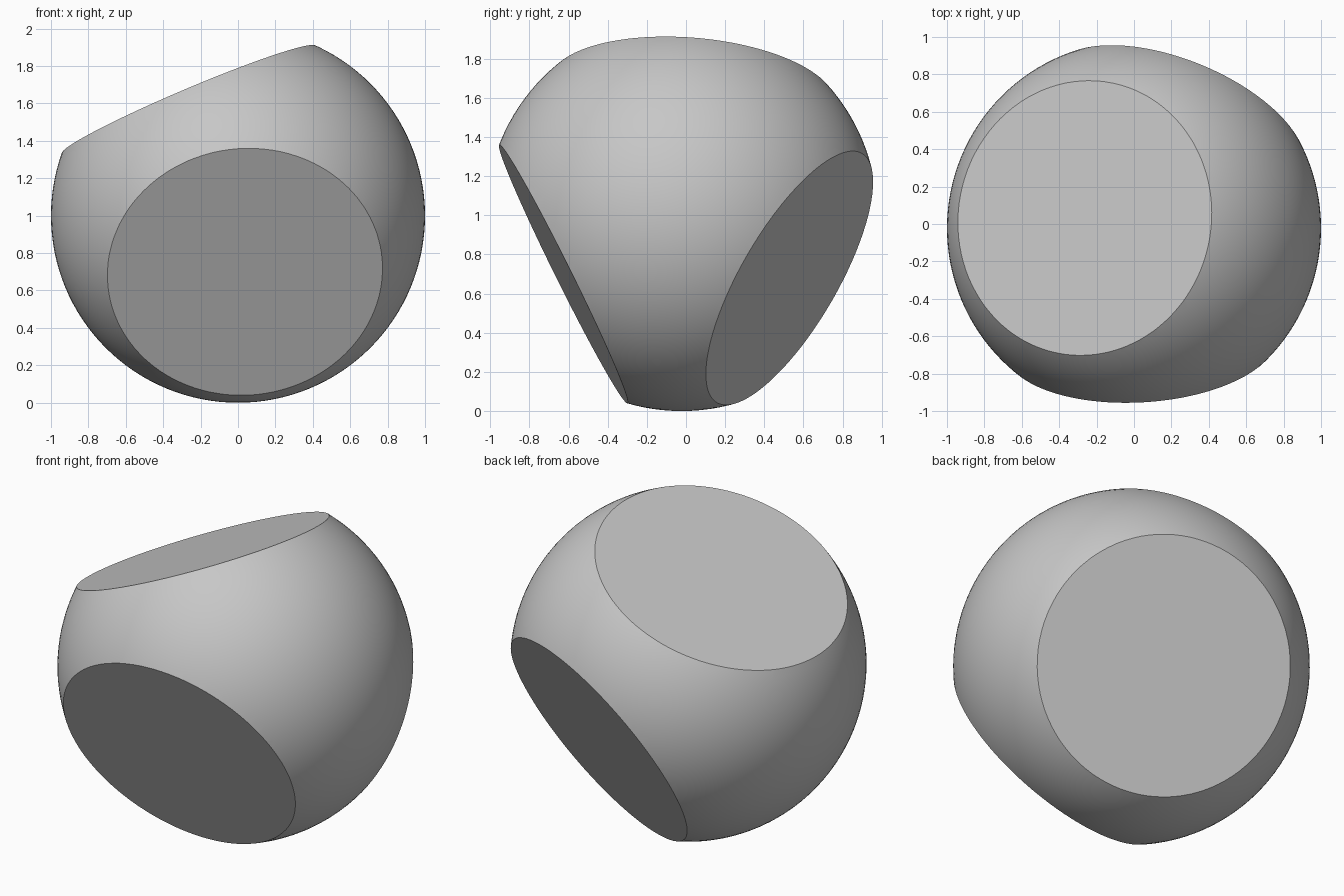
import bpy, bmesh, math
from mathutils import Vector

default_cube = bpy.data.objects.get("Cube")
if default_cube:
    bpy.data.objects.remove(default_cube, do_unlink=True)

# One plain grey for the whole body
grey = bpy.data.materials.new("light_grey")
grey.use_nodes = True
colour = (0.57, 0.57, 0.57, 1)
grey.diffuse_color = colour
grey.node_tree.nodes["Principled BSDF"].inputs["Base Color"].default_value = colour

# Three cut directions, evenly spread around one tilted plane
CUT_DISTANCE = 0.676
top_dir = Vector((-0.39, 0.08, 0.92)).normalized()
front_dir = Vector((0.055, -0.893, -0.443)).normalized()
back_dir = -(top_dir + front_dir).normalized()

bm = bmesh.new()
bmesh.ops.create_uvsphere(bm, u_segments=128, v_segments=64, radius=1)

# Slice each cap off and close it with a flat disc
for direction in (top_dir, front_dir, back_dir):
    cut = bmesh.ops.bisect_plane(
        bm, geom=bm.verts[:] + bm.edges[:] + bm.faces[:], dist=1e-5,
        plane_co=direction * CUT_DISTANCE, plane_no=direction, clear_outer=True)
    rim = [e for e in bm.edges if e.is_boundary]
    bmesh.ops.holes_fill(bm, edges=rim, sides=0)
bmesh.ops.recalc_face_normals(bm, faces=bm.faces[:])

mesh = bpy.data.meshes.new("cut_sphere")
bm.to_mesh(mesh)
bm.free()
mesh.materials.append(grey)

cut_sphere = bpy.data.objects.new("cut_sphere", mesh)
cut_sphere.location = (0, -0.022, 1)
bpy.context.collection.objects.link(cut_sphere)

# Smooth ball, crisp rims around the discs
bpy.ops.object.select_all(action="DESELECT")
cut_sphere.select_set(True)
bpy.context.view_layer.objects.active = cut_sphere
bpy.ops.object.shade_smooth_by_angle(angle=math.radians(30))
